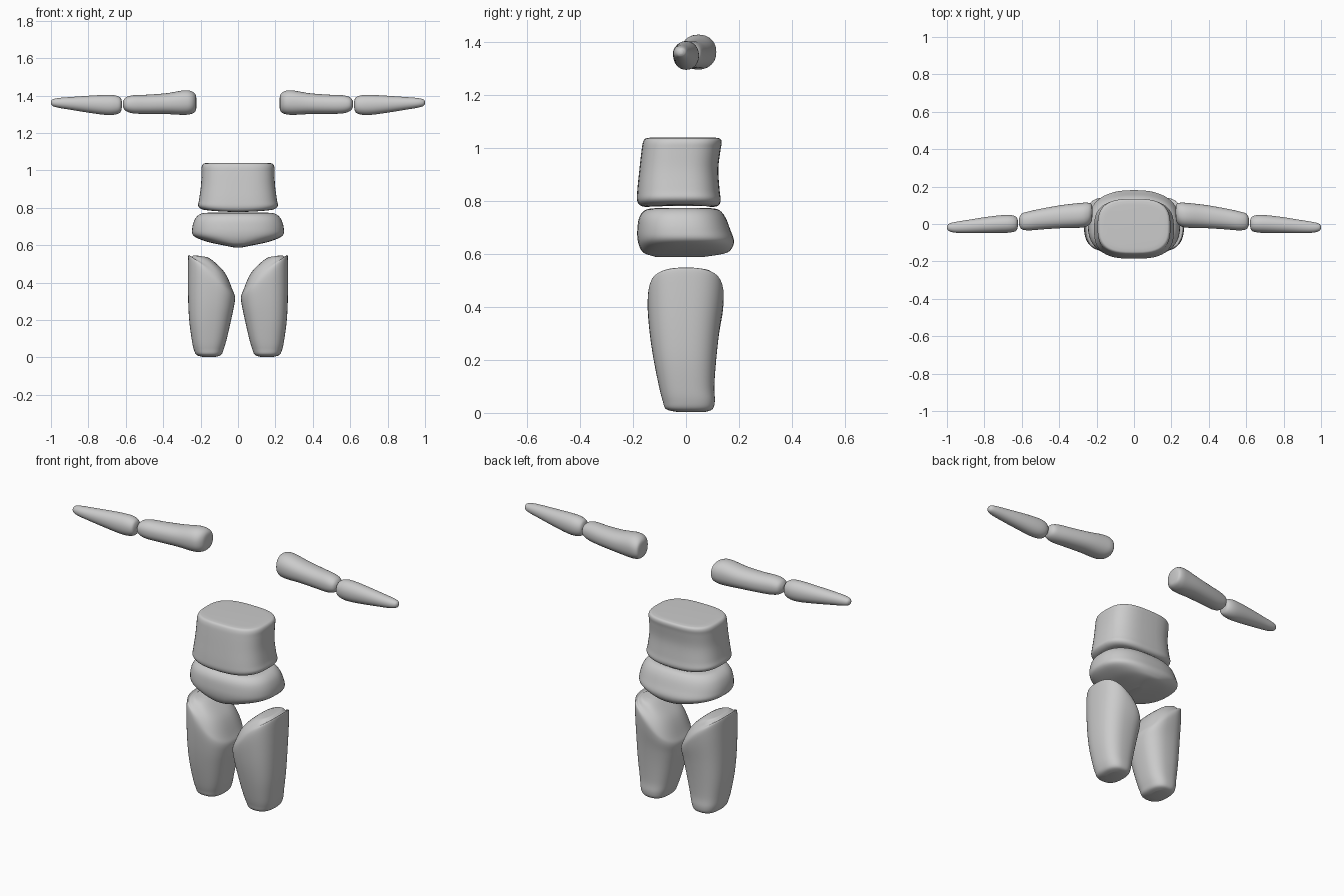
import bpy, bmesh, math

STEPS, SIDES = 5, 48


def spline(a, b, c, d, t):
    # Catmull-Rom between b and c
    return 0.5 * (2*b + (c - a)*t + (2*a - 5*b + 4*c - d)*t*t + (3*b - a - 3*c + d)*t**3)


def smooth_rings(rings):
    r = [rings[0]] + rings + [rings[-1]]
    out = []
    for i in range(1, len(r) - 2):
        for s in range(STEPS):
            out.append([spline(*q, s / STEPS) for q in zip(*r[i-1:i+3])])
    return out + [list(rings[-1])]


def loft(name, rings, power=2.4, along_x=False, side=1):
    """Ring: position, low u, high u, low v, high v, slant across u, bow at the u ends."""
    bm = bmesh.new()
    loops = []
    for p, u0, u1, v0, v1, slant, bow in smooth_rings(rings):
        cu, cv, ru, rv = (u0 + u1)/2, (v0 + v1)/2, (u1 - u0)/2, (v1 - v0)/2
        loop = []
        for k in range(SIDES):
            a = 2 * math.pi * k / SIDES
            c, s = math.cos(a), math.sin(a)
            eu = math.copysign(abs(c) ** (2/power), c)
            ev = math.copysign(abs(s) ** (2/power), s)
            u, v = cu + ru*eu, cv + rv*ev
            q = p + slant*ru*eu + bow*eu*eu
            co = (q*side, u, v) if along_x else (u*side, v, q)
            loop.append(bm.verts.new(co))
        loops.append(loop)
    for a, b in zip(loops, loops[1:]):
        for k in range(SIDES):
            j = (k + 1) % SIDES
            bm.faces.new((a[k], a[j], b[j], b[k]))
    bm.faces.new(loops[0])
    bm.faces.new(loops[-1])
    bmesh.ops.recalc_face_normals(bm, faces=bm.faces)
    me = bpy.data.meshes.new(name)
    bm.to_mesh(me)
    bm.free()
    for f in me.polygons:
        f.use_smooth = True
    ob = bpy.data.objects.new(name, me)
    bpy.context.collection.objects.link(ob)
    return ob


def sym(p, w, v0, v1, bow=0.0):
    return (p, -w, w, v0, v1, 0.0, bow)


def limb(p, u0, u1, v0, v1, slant=0.0):
    return (p, u0, u1, v0, v1, slant, 0.0)


# abdomen block
loft("abdomen", [
    sym(.778, .16, -.14, .09, .008), sym(.781, .195, -.168, .118, .012),
    sym(.80, .213, -.184, .131, .012), sym(.84, .208, -.184, .127, .005),
    sym(.92, .198, -.176, .122), sym(.99, .195, -.168, .130),
    sym(1.02, .194, -.163, .135), sym(1.035, .186, -.155, .13),
    sym(1.039, .17, -.14, .115), sym(1.04, .15, -.12, .10)], power=2.9)

# pelvis, narrowing to a ridge underneath
loft("pelvis", [
    sym(.774, .16, -.10, .08), sym(.768, .20, -.15, .122), sym(.74, .23, -.176, .148),
    sym(.69, .245, -.184, .168), sym(.65, .237, -.182, .181),
    sym(.62, .17, -.172, .172), sym(.602, .09, -.155, .145),
    sym(.588, .02, -.11, .06)], power=2.5)

for side, tag in ((1, "left"), (-1, "right")):
    # thigh with an inward-sloping top
    loft(f"{tag}_thigh", [
        limb(.003, .12, .19, -.03, .07), limb(.014, .09, .222, -.075, .10),
        limb(.045, .076, .237, -.088, .109), limb(.10, .06, .248, -.102, .107),
        limb(.20, .037, .261, -.122, .114), limb(.30, .021, .267, -.137, .125, .2),
        limb(.40, .016, .268, -.145, .14, .6), limb(.455, .03, .265, -.14, .14, .78),
        limb(.495, .07, .252, -.12, .118, .47), limb(.53, .13, .236, -.09, .095, .3),
        limb(.541, .165, .222, -.055, .06, .15)], power=2.6, side=side)
    # upper arm
    loft(f"{tag}_upper_arm", [
        limb(.222, .045, .085, 1.34, 1.38), limb(.228, .012, .106, 1.315, 1.408),
        limb(.25, -.012, .114, 1.302, 1.424), limb(.29, -.02, .112, 1.297, 1.428),
        limb(.38, -.022, .102, 1.301, 1.413), limb(.48, -.028, .085, 1.302, 1.405),
        limb(.56, -.034, .068, 1.305, 1.402), limb(.60, -.028, .055, 1.318, 1.39),
        limb(.615, -.005, .03, 1.34, 1.37)], power=2.2, along_x=True, side=side)
    # forearm, tapering to a rounded tip
    loft(f"{tag}_forearm", [
        limb(.621, -.015, .02, 1.335, 1.37), limb(.63, -.036, .038, 1.31, 1.39),
        limb(.66, -.045, .048, 1.298, 1.402), limb(.71, -.048, .047, 1.297, 1.404),
        limb(.80, -.049, .036, 1.309, 1.399), limb(.90, -.049, .02, 1.325, 1.392),
        limb(.96, -.046, .01, 1.335, 1.387), limb(.99, -.037, .001, 1.344, 1.38),
        limb(1.0, -.025, -.012, 1.355, 1.37)], power=2.1, along_x=True, side=side)
